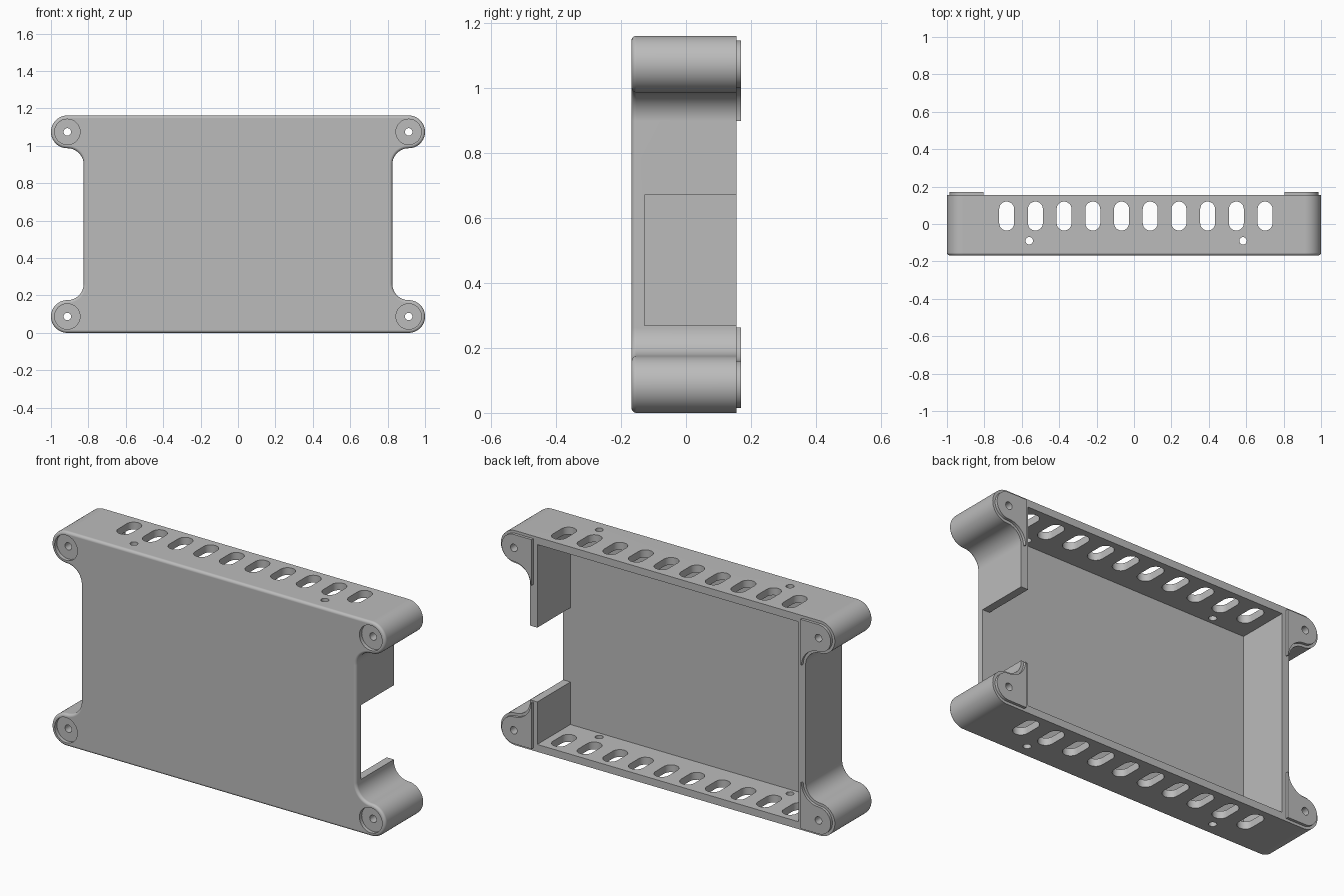
import bpy
import bmesh
from math import sin, cos, pi, radians

if "Cube" in bpy.data.objects:
    bpy.data.objects.remove(bpy.data.objects["Cube"], do_unlink=True)

# Main dimensions
HEIGHT = 1.162
FRONT, BACK, PAD_BACK = -0.168, 0.155, 0.17
EAR_R = 0.0875
EAR_X = 1 - EAR_R
EAR_Z = HEIGHT - EAR_R
WALL = 0.04
FLOOR = -0.128

grey = bpy.data.materials.new("plain grey")
grey.use_nodes = True
colour = (0.5, 0.5, 0.5, 1)
grey.diffuse_color = colour
grey.node_tree.nodes["Principled BSDF"].inputs["Base Color"].default_value = colour


def arc(cx, cy, r, start, end, steps=16):
    angles = [radians(start + (end - start) * i / steps) for i in range(steps + 1)]
    return [(cx + r * cos(a), cy + r * sin(a)) for a in angles]


def add_prism(bm, points, low, high, axis, round_at=None, radius=0.0):
    """Extrude a 2D profile along an axis, optionally rounding one end."""
    def place(p, t):
        return (p[0], t, p[1]) if axis == "y" else (p[0], p[1], t)
    rings = [[bm.verts.new(place(p, t)) for p in points] for t in (low, high)]
    caps = [bm.faces.new(ring) for ring in rings]
    sides = []
    for i in range(len(points)):
        j = (i + 1) % len(points)
        sides.append(bm.faces.new((rings[0][i], rings[0][j], rings[1][j], rings[1][i])))
    bmesh.ops.recalc_face_normals(bm, faces=caps + sides)
    if round_at is not None:
        bmesh.ops.bevel(bm, geom=list(caps[round_at].edges), offset=radius,
                        segments=4, profile=0.5, affect="EDGES")


def make_object(name, bm):
    mesh = bpy.data.meshes.new(name)
    bm.to_mesh(mesh)
    bm.free()
    obj = bpy.data.objects.new(name, mesh)
    bpy.context.collection.objects.link(obj)
    mesh.materials.append(grey)
    return obj


def cut(obj, bm):
    cutter = make_object("cutter", bm)
    cutter.hide_render = True
    mod = obj.modifiers.new("cut", "BOOLEAN")
    mod.operation = "DIFFERENCE"
    mod.solver = "EXACT"
    mod.object = cutter
    bpy.context.view_layer.objects.active = obj
    bpy.ops.object.modifier_apply(modifier=mod.name)
    mesh = cutter.data
    bpy.data.objects.remove(cutter, do_unlink=True)
    bpy.data.meshes.remove(mesh)


def finish(obj):
    bpy.ops.object.select_all(action="DESELECT")
    obj.select_set(True)
    bpy.context.view_layer.objects.active = obj
    bpy.ops.object.shade_smooth_by_angle(angle=radians(35))
    mod = obj.modifiers.new("even shading", "WEIGHTED_NORMAL")
    mod.keep_sharp = True


def ear(inset=0.0):
    """Upper right mounting ear, from its top round into the side wall."""
    bulge = arc(EAR_X, EAR_Z, EAR_R - inset, 90, -90, 28)
    fillet = arc(EAR_X, EAR_Z - 2 * EAR_R, EAR_R + inset, 90, 180)
    return bulge + fillet[1:]


def flip_x(points):
    return [(-x, z) for x, z in points]


def flip_z(points):
    return [(x, HEIGHT - z) for x, z in points]


def ear_cutter(radius, low, high):
    bm = bmesh.new()
    for sx in (-1, 1):
        for z in (EAR_Z, HEIGHT - EAR_Z):
            add_prism(bm, arc(sx * EAR_X, z, radius, 0, 360, 32)[:-1], low, high, "y")
    return bm


# Shell with four ears and a rounded front edge
right_side = ear() + flip_z(ear())[::-1]
bm = bmesh.new()
add_prism(bm, right_side + flip_x(right_side)[::-1], FRONT, BACK, "y", 0, 0.015)
shell = make_object("case_shell", bm)

# Open back cavity with a notch through the right wall
inner_x = 0.782
top = HEIGHT - WALL
cavity = [(-inner_x, WALL), (inner_x, WALL), (inner_x, 0.27), (1.2, 0.27),
          (1.2, 0.672), (inner_x, 0.672), (inner_x, top), (-inner_x, top)]
bm = bmesh.new()
add_prism(bm, cavity, FLOOR, 0.4, "y")
cut(shell, bm)

# Ventilation slots and pinholes through top and bottom walls
bm = bmesh.new()
for i in range(10):
    x = 0.01 + (i - 4.5) * 0.1535
    slot = arc(x, 0.08, 0.04, 0, 180, 12) + arc(x, 0.005, 0.04, 180, 360, 12)
    add_prism(bm, slot, -0.2, 1.4, "z")
for x in (-0.56, 0.583):
    add_prism(bm, arc(x, -0.09, 0.02, 0, 360, 24)[:-1], -0.2, 1.4, "z")
cut(shell, bm)

# Shallow screw seats and through holes in the ears
cut(shell, ear_cutter(0.068, -0.4, FRONT + 0.02))
cut(shell, ear_cutter(0.02, -0.4, 0.4))
finish(shell)

# Raised pads on the back of the ears
inset = 0.0145
pad = [(0.805, HEIGHT - inset)] + ear(inset) + [(0.805, EAR_Z - 2 * EAR_R)]
bm = bmesh.new()
for shape in (pad, flip_x(pad), flip_z(pad), flip_x(flip_z(pad))):
    add_prism(bm, shape, BACK - 0.001, PAD_BACK, "y")
pads = make_object("ear_pads", bm)
cut(pads, ear_cutter(0.02, -0.4, 0.4))
finish(pads)
